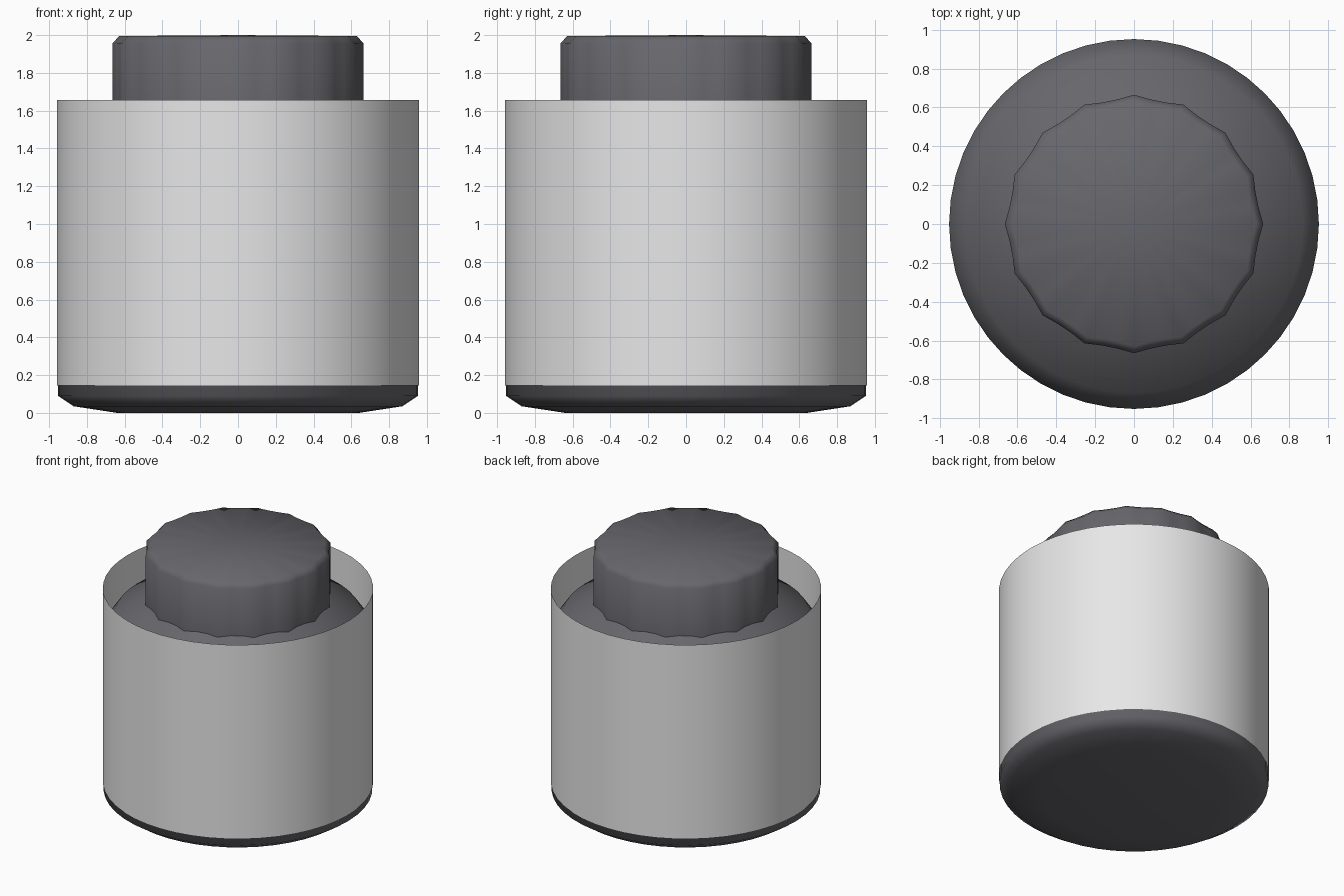
import bpy, bmesh
from math import cos, sin, tau

SEGMENTS = 48

cube = bpy.data.objects.get("Cube")
if cube:
    bpy.data.objects.remove(cube, do_unlink=True)


def make_material(name, rgb):
    color = (*rgb, 1.0)
    mat = bpy.data.materials.new(name)
    mat.use_nodes = True
    mat.diffuse_color = color
    mat.node_tree.nodes["Principled BSDF"].inputs["Base Color"].default_value = color
    return mat


def lathe(name, profile, mat, flute=0.0):
    """Spin (radius, z) points, bottom to top; flute pulls in two of every three columns."""
    bm = bmesh.new()
    rings = []
    for radius, z in profile:
        if radius == 0:
            rings.append([bm.verts.new((0, 0, z))] * SEGMENTS)
            continue
        ring = []
        for k in range(SEGMENTS):
            r = radius - (flute if k % 3 else 0)
            a = tau * k / SEGMENTS
            ring.append(bm.verts.new((r * cos(a), r * sin(a), z)))
        rings.append(ring)
    for low, high in zip(rings, rings[1:]):
        for k in range(SEGMENTS):
            n = (k + 1) % SEGMENTS
            corners = dict.fromkeys((low[k], low[n], high[n], high[k]))
            bm.faces.new(list(corners)).smooth = True
    mesh = bpy.data.meshes.new(name)
    bm.to_mesh(mesh)
    bm.free()
    mesh.materials.append(mat)
    obj = bpy.data.objects.new(name, mesh)
    bpy.context.collection.objects.link(obj)
    return obj


dark = make_material("dark_grey", (0.135, 0.135, 0.15))
light = make_material("light_grey", (0.8, 0.8, 0.8))

# Inner body with a chamfered base and sloping shoulder
lathe("body", [(0, 0), (0.64, 0), (0.87, 0.035), (0.952, 0.09), (0.952, 1.34),
               (0.87, 1.46), (0.6, 1.61)], dark)

# Thin open sleeve around the body
lathe("sleeve", [(0.957, 0.145), (0.957, 1.657)], light)

# Fluted cap with a chamfered top edge
lathe("cap", [(0.665, 1.5), (0.665, 1.955), (0.63, 1.995), (0, 2)], dark, flute=0.018)
